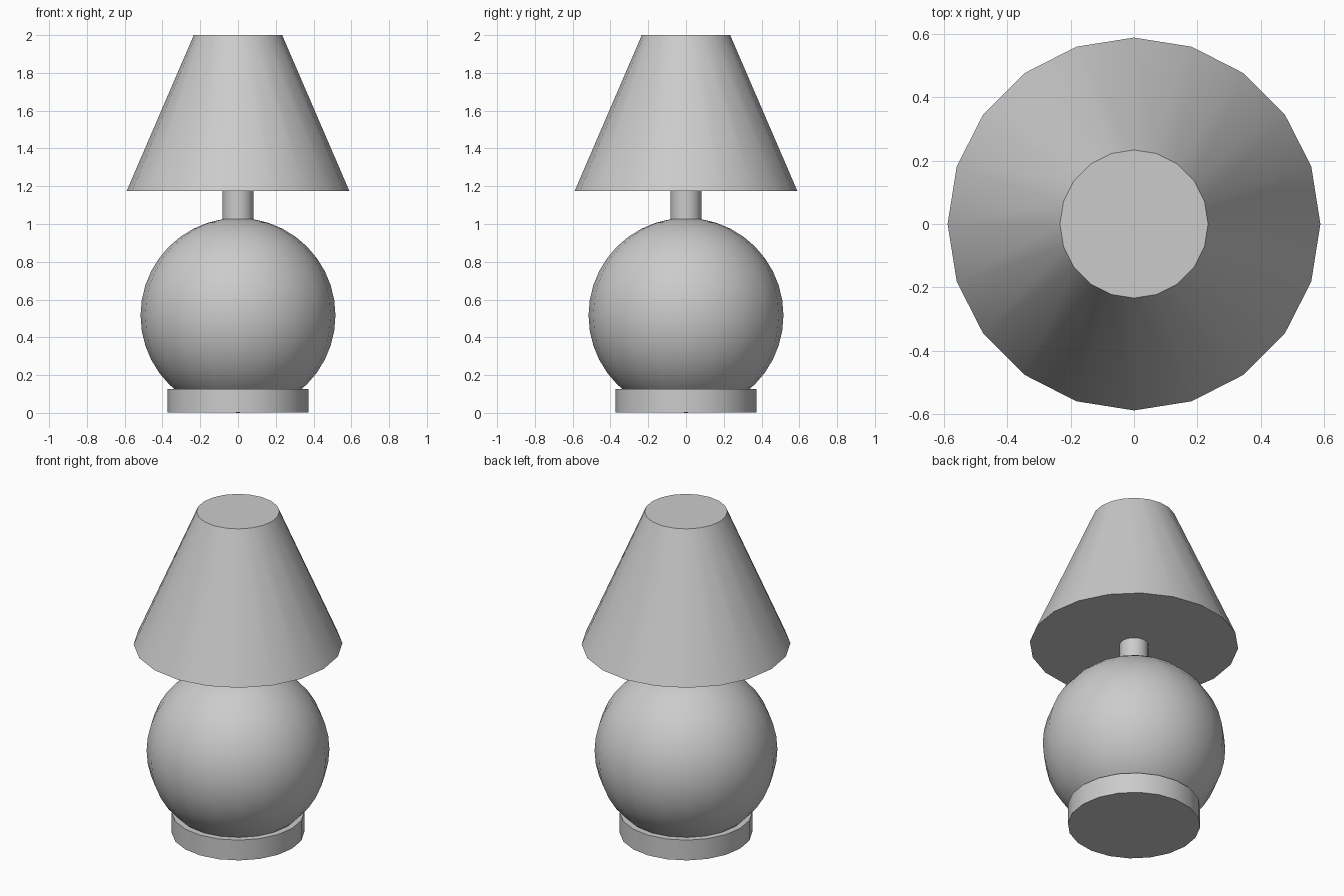
import bpy
import math

cube = bpy.data.objects.get("Cube")
if cube:
    bpy.data.objects.remove(cube, do_unlink=True)

SIDES = 20

grey = bpy.data.materials.new("plain grey")
grey.use_nodes = True
colour = (0.6, 0.6, 0.6, 1)
grey.diffuse_color = colour
grey.node_tree.nodes["Principled BSDF"].inputs["Base Color"].default_value = colour


def finish(name):
    """Name the new part, colour it and smooth its curved sides."""
    part = bpy.context.object
    part.name = name
    part.data.name = name
    part.data.materials.append(grey)
    bpy.ops.object.shade_smooth_by_angle(angle=math.radians(30))
    return part


def round_part(name, bottom_radius, top_radius, bottom, top):
    """Closed cylinder or truncated cone standing between two heights."""
    bpy.ops.mesh.primitive_cone_add(
        vertices=SIDES, radius1=bottom_radius, radius2=top_radius,
        depth=top - bottom, end_fill_type='NGON',
        location=(0, 0, (bottom + top) / 2))
    return finish(name)


# Foot, stem and shade
round_part("base", 0.374, 0.374, 0.001, 0.127)
round_part("stem", 0.082, 0.082, 1.0, 1.18)
round_part("shade", 0.589, 0.234, 1.176, 2.0)

# Ball-shaped body
bpy.ops.mesh.primitive_uv_sphere_add(
    segments=SIDES, ring_count=SIDES, radius=0.516, location=(0, 0, 0.516))
finish("body")
